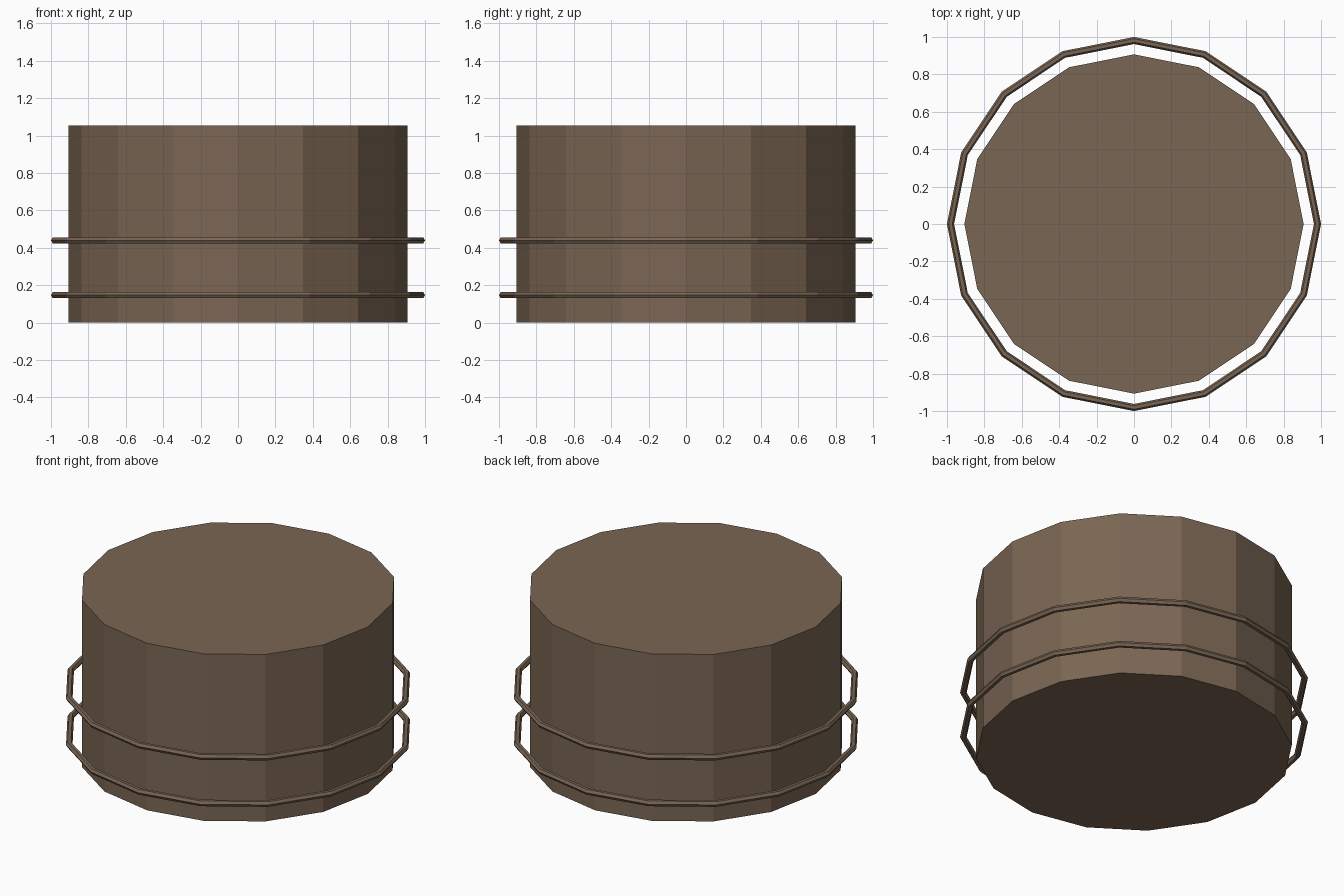
import bpy
from math import cos, sin, tau

SIDES = 16

cube = bpy.data.objects.get("Cube")
if cube:
    bpy.data.objects.remove(cube, do_unlink=True)


def make_material(name, color):
    mat = bpy.data.materials.new(name)
    mat.use_nodes = True
    mat.diffuse_color = color
    mat.node_tree.nodes["Principled BSDF"].inputs["Base Color"].default_value = color
    return mat


brown = make_material("wood brown", (0.195, 0.133, 0.088, 1))

# Solid sixteen-sided drum
HEIGHT = 1.055
bpy.ops.mesh.primitive_cylinder_add(vertices=SIDES, radius=0.907, depth=HEIGHT,
                                    location=(0, 0, HEIGHT / 2))
drum = bpy.context.object
drum.name = "drum_body"
drum.data.materials.append(brown)


# Loose hoops with a hexagonal section, standing clear of the drum
def hoop(name, z, major=0.981, minor=0.019, section=6):
    verts = []
    for i in range(SIDES):
        a = tau * i / SIDES
        for j in range(section):
            b = tau * j / section
            r = major + minor * cos(b)
            verts.append((r * cos(a), r * sin(a), minor * sin(b)))
    faces = []
    for i in range(SIDES):
        n = (i + 1) % SIDES
        for j in range(section):
            k = (j + 1) % section
            faces.append((i * section + j, n * section + j,
                          n * section + k, i * section + k))
    mesh = bpy.data.meshes.new(name)
    mesh.from_pydata(verts, [], faces)
    mesh.materials.append(brown)
    obj = bpy.data.objects.new(name, mesh)
    obj.location.z = z
    bpy.context.collection.objects.link(obj)


hoop("lower_hoop", 0.147)
hoop("upper_hoop", 0.44)
